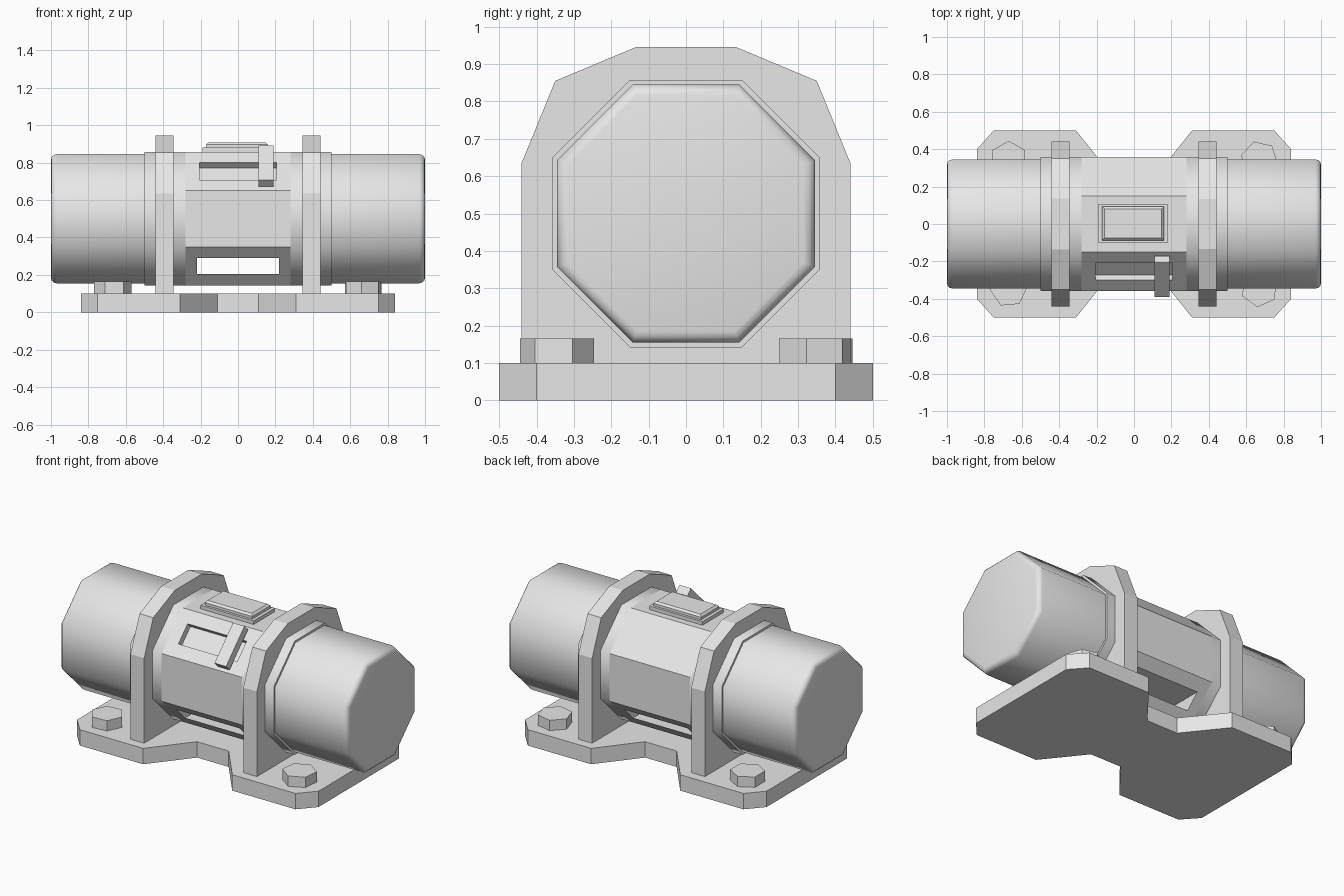
import bpy, bmesh, math
from mathutils import Vector, Matrix

cube = bpy.data.objects.get("Cube")
if cube:
    bpy.data.objects.remove(cube, do_unlink=True)

grey = bpy.data.materials.new("light_grey")
grey.use_nodes = True
colour = (0.8, 0.8, 0.8, 1)
grey.diffuse_color = colour
grey.node_tree.nodes["Principled BSDF"].inputs["Base Color"].default_value = colour

MID = 0.5  # height of the motor axis


def make(name, bm):
    bmesh.ops.recalc_face_normals(bm, faces=bm.faces[:])
    mesh = bpy.data.meshes.new(name)
    bm.to_mesh(mesh)
    bm.free()
    mesh.materials.append(grey)
    obj = bpy.data.objects.new(name, mesh)
    bpy.context.collection.objects.link(obj)
    return obj


def prism(name, points, offset):
    """Extrude a closed outline along the offset vector."""
    bm = bmesh.new()
    face = bm.faces.new([bm.verts.new(p) for p in points])
    ext = bmesh.ops.extrude_face_region(bm, geom=[face])
    verts = [g for g in ext["geom"] if isinstance(g, bmesh.types.BMVert)]
    bmesh.ops.translate(bm, verts=verts, vec=offset)
    return make(name, bm)


def box(name, centre, size, tilt=0):
    bm = bmesh.new()
    bmesh.ops.create_cube(bm, size=1, matrix=Matrix.Translation(centre)
                          @ Matrix.Rotation(tilt, 4, 'X')
                          @ Matrix.Diagonal((*size, 1)))
    return make(name, bm)


def octagon(x, r, flat):
    pts = [(r, flat), (flat, r), (-flat, r), (-r, flat),
           (-r, -flat), (-flat, -r), (flat, -r), (r, -flat)]
    return [(x, y, MID + z) for y, z in pts]


def activate(obj):
    bpy.ops.object.select_all(action='DESELECT')
    obj.select_set(True)
    bpy.context.view_layer.objects.active = obj


def smooth(obj):
    activate(obj)
    bpy.ops.object.shade_smooth_by_angle(angle=math.radians(50))


def cut(obj, cutter):
    cutter.hide_render = True
    mod = obj.modifiers.new("cut", 'BOOLEAN')
    mod.operation = 'DIFFERENCE'
    mod.solver = 'EXACT'
    mod.object = cutter
    activate(obj)
    bpy.ops.object.modifier_apply(modifier=mod.name)
    bpy.data.objects.remove(cutter, do_unlink=True)


# Base plate: chamfered corners and a notch at front and back
quarter = [(0.84, 0.40), (0.75, 0.5), (0.31, 0.5), (0.11, 0.25)]
half = quarter + [(-x, y) for x, y in reversed(quarter)]
outline = half + [(x, -y) for x, y in reversed(half)]
prism("base_plate", [(x, y, 0) for x, y in outline], Vector((0, 0, 0.1)))

# Centre housing with a through slot and a recessed window
housing = prism("centre_housing", octagon(-0.28, 0.358, 0.15), Vector((0.56, 0, 0)))
cut(housing, box("slot_cutter", (0, 0, 0.248), (0.44, 1, 0.085)))
tilt = math.radians(45)
slope = Vector((0, -0.254, 0.754))          # middle of the sloping front face
normal = Vector((0, -1, 1)).normalized()
cut(housing, box("window_cutter", slope, (0.41, 0.13, 0.08), tilt))

# Latch bar across the window
box("latch_bar", slope + normal * 0.031 + Vector((0.15, -0.005, 0.005)),
    (0.08, 0.26, 0.05), tilt)

# Raised cover on top, with a bevelled lid
box("cover_plate", (-0.005, 0.003, 0.868), (0.37, 0.21, 0.025))
lid = box("cover_lid", (-0.005, 0.003, 0.893), (0.33, 0.18, 0.032))
bm = bmesh.new()
bm.from_mesh(lid.data)
top = [e for e in bm.edges if all(v.co.z > 0.893 for v in e.verts)]
bmesh.ops.bevel(bm, geom=top, offset=0.012, segments=1, affect='EDGES')
bm.to_mesh(lid.data)
bm.free()

arch = [(0.44, 0.1), (0.44, 0.635), (0.35, 0.855), (0.135, 0.945)]
arch += [(-y, z) for y, z in reversed(arch)]

for side, s in (("left", 1), ("right", -1)):
    # Support bracket
    prism(side + "_bracket", [(s * 0.345, y, z) for y, z in arch],
          Vector((s * 0.095, 0, 0)))
    # Collar around the housing end
    smooth(prism(side + "_collar", octagon(s * 0.28, 0.358, 0.15),
                 Vector((s * 0.22, 0, 0))))
    # End drum with a rounded rim
    drum = prism(side + "_drum", octagon(s * 0.48, 0.345, 0.143),
                 Vector((s * 0.52, 0, 0)))
    bm = bmesh.new()
    bm.from_mesh(drum.data)
    rim = [e for e in bm.edges if all(abs(v.co.x) > 0.99 for v in e.verts)]
    bmesh.ops.bevel(bm, geom=rim, offset=0.03, segments=3, profile=0.5,
                    affect='EDGES')
    bm.to_mesh(drum.data)
    bm.free()
    smooth(drum)

# Hexagonal bolts, each turned a little differently
for name, sx, sy, turn in (("back_right_bolt", -1, 1, 90), ("back_left_bolt", 1, 1, 107),
                           ("front_right_bolt", -1, -1, 65), ("front_left_bolt", 1, -1, 84)):
    ring = [math.radians(turn + 60 * i) for i in range(6)]
    prism(name, [(sx * 0.67 + 0.1 * math.cos(a), sy * 0.345 + 0.1 * math.sin(a), 0.1)
                 for a in ring], Vector((0, 0, 0.065)))
